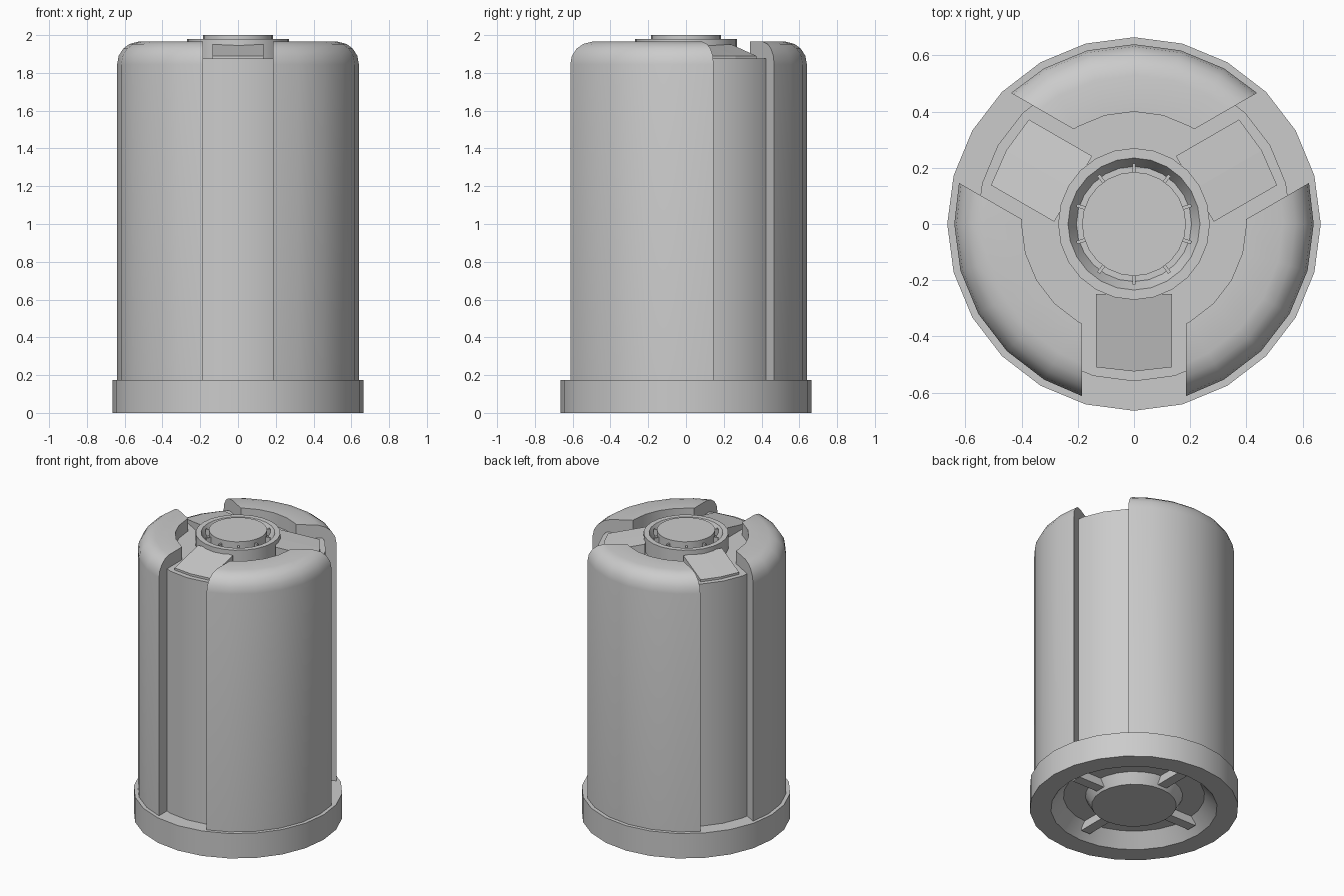
import bpy, bmesh, math
from math import sin, cos, asin, radians, pi

if "Cube" in bpy.data.objects:
    bpy.data.objects.remove(bpy.data.objects["Cube"])

SEG = 24
CHANNELS = [-90, 30, 150]
HALF = 0.185  # half width of the channels between shells


def finish(name, bm, smooth=True):
    bmesh.ops.recalc_face_normals(bm, faces=bm.faces)
    me = bpy.data.meshes.new(name)
    bm.to_mesh(me)
    bm.free()
    ob = bpy.data.objects.new(name, me)
    bpy.context.collection.objects.link(ob)
    if smooth:
        bpy.ops.object.select_all(action='DESELECT')
        ob.select_set(True)
        bpy.context.view_layer.objects.active = ob
        bpy.ops.object.shade_smooth_by_angle(angle=radians(32))
    return ob


def lathe(name, profile):
    """Revolve an (r, z) profile whose ends are capped."""
    bm = bmesh.new()
    rings = [[bm.verts.new((r * cos(2 * pi * i / SEG), r * sin(2 * pi * i / SEG), z))
              for i in range(SEG)] for r, z in profile]
    for a, b in zip(rings, rings[1:]):
        for i in range(SEG):
            j = (i + 1) % SEG
            bm.faces.new((a[i], a[j], b[j], b[i]))
    bm.faces.new(rings[0])
    bm.faces.new(rings[-1])
    return finish(name, bm)


def radial_prism(name, section, half, angle, bulge=0.0):
    """Extrude an (r, z) section sideways; outer points bulge at the middle."""
    bm = bmesh.new()
    a = radians(angle)
    r_max = max(r for r, z in section)
    cols = []
    for s in (-half, 0, half):
        col = []
        for r, z in section:
            if s and r == r_max:
                r -= bulge
            col.append(bm.verts.new((r * cos(a) - s * sin(a), r * sin(a) + s * cos(a), z)))
        cols.append(col)
    n = len(section)
    for c, d in zip(cols, cols[1:]):
        for i in range(n):
            j = (i + 1) % n
            bm.faces.new((c[i], c[j], d[j], d[i]))
    bm.faces.new(cols[0])
    bm.faces.new(cols[-1])
    return finish(name, bm, False)


# Base with hollow underside and central boss
lathe("base", [(0.55, 0.175), (0.665, 0.175), (0.665, 0), (0.53, 0),
               (0.45, 0.09), (0.31, 0.09), (0.27, 0.02)])
for k in range(4):
    radial_prism("base_rib", [(0.28, 0.1), (0.28, 0.035), (0.48, 0.035), (0.48, 0.1)],
                 0.035, 90 * k)

# Inner drum
lathe("inner_drum", [(0.56, 0.17), (0.56, 1.875)])

# Three outer shells with rounded shoulders and parallel-sided gaps
shell_profile = [(0.55, 0.175), (0.64, 0.175), (0.64, 1.845), (0.632, 1.89), (0.608, 1.928),
                 (0.575, 1.953), (0.53, 1.965), (0.40, 1.965), (0.40, 1.87), (0.55, 1.87)]
for ch in CHANNELS:
    bm = bmesh.new()
    mid = radians(ch + 60)
    cols = []
    for k in range(-3, 4):
        col = []
        for r, z in shell_profile:
            end = pi / 3 - asin(HALF / r)
            a = mid + (math.copysign(end, k) if abs(k) == 3 else radians(15 * k))
            col.append(bm.verts.new((r * cos(a), r * sin(a), z)))
        cols.append(col)
    n = len(shell_profile)
    for c, d in zip(cols, cols[1:]):
        for i in range(n):
            j = (i + 1) % n
            bm.faces.new((c[i], c[j], d[j], d[i]))
    bm.faces.new(cols[0])
    bm.faces.new(cols[-1])
    finish("outer_shell", bm)

# Sloping pads in the channels
for ch in CHANNELS:
    radial_prism("sloping_pad", [(0.25, 1.95), (0.525, 1.89), (0.525, 1.87), (0.25, 1.87)],
                 0.135, ch, 0.015)

# Top hub with recessed groove and raised cap
lathe("top_hub", [(0.27, 1.87), (0.27, 1.98), (0.235, 1.98), (0.205, 1.925), (0.17, 1.925)])
lathe("top_cap", [(0.185, 1.92), (0.185, 2.0)])

# Small tabs around the cap
for k in range(10):
    radial_prism("cap_tab", [(0.18, 1.975), (0.215, 1.975), (0.215, 1.93), (0.18, 1.93)],
                 0.006, 90 + 36 * k)
